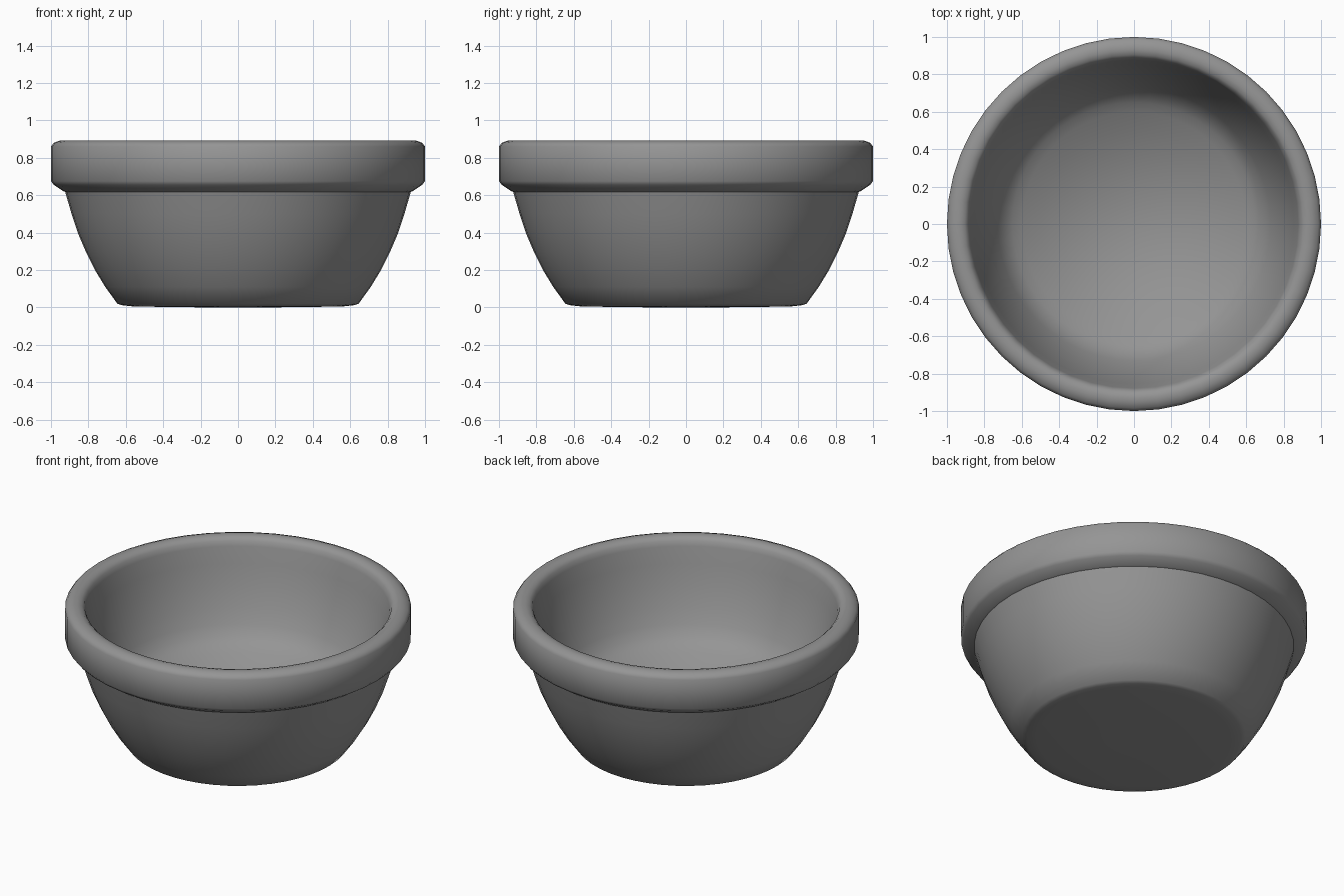
import bpy
import bmesh
from math import cos, sin, tau, radians

if "Cube" in bpy.data.objects:
    bpy.data.objects.remove(bpy.data.objects["Cube"])

SIDES = 48


def lathe(name, profile, sides):
    """Revolve (radius, z) points round the z axis; radius 0 makes a pole."""
    bm = bmesh.new()
    rings = []
    for r, z in profile:
        count = 1 if r == 0 else sides
        rings.append([bm.verts.new((r * cos(tau * i / sides), r * sin(tau * i / sides), z))
                      for i in range(count)])
    for a, b in zip(rings, rings[1:]):
        for i in range(sides):
            j = (i + 1) % sides
            corners = [a[i % len(a)], a[j % len(a)], b[j % len(b)], b[i % len(b)]]
            bm.faces.new(list(dict.fromkeys(corners)))
    bmesh.ops.recalc_face_normals(bm, faces=bm.faces)
    mesh = bpy.data.meshes.new(name)
    bm.to_mesh(mesh)
    bm.free()
    obj = bpy.data.objects.new(name, mesh)
    bpy.context.collection.objects.link(obj)
    return obj


# Underside and curved outer wall
outside = [(0, 0), (0.16, 0), (0.56, 0.005), (0.62, 0.012), (0.645, 0.02),
           (0.71, 0.11), (0.765, 0.2), (0.81, 0.29), (0.855, 0.395),
           (0.89, 0.50), (0.924, 0.618)]
# Thick overhanging rim
rim = [(0.935, 0.622), (0.985, 0.655), (1.0, 0.675), (1.0, 0.86), (0.985, 0.88),
       (0.955, 0.891), (0.93, 0.893), (0.905, 0.886), (0.888, 0.87), (0.878, 0.84)]
# Inner wall
wall = [(0.855, 0.74), (0.82, 0.62), (0.775, 0.50), (0.73, 0.41), (0.695, 0.355)]
# Dished floor, a shallow paraboloid
floor = [(r, 0.14 + 0.42 * r * r) for r in (0.65, 0.6, 0.5, 0.4, 0.3, 0.2, 0.1, 0)]

bowl = lathe("bowl", outside + rim + wall + floor, SIDES)
glaze = bpy.data.materials.new("dark_grey")
glaze.diffuse_color = (0.3, 0.3, 0.3, 1)
glaze.use_nodes = True
glaze.node_tree.nodes["Principled BSDF"].inputs["Base Color"].default_value = glaze.diffuse_color
bowl.data.materials.append(glaze)
bpy.context.view_layer.objects.active = bowl
bowl.select_set(True)
bpy.ops.object.shade_smooth_by_angle(angle=radians(40))
